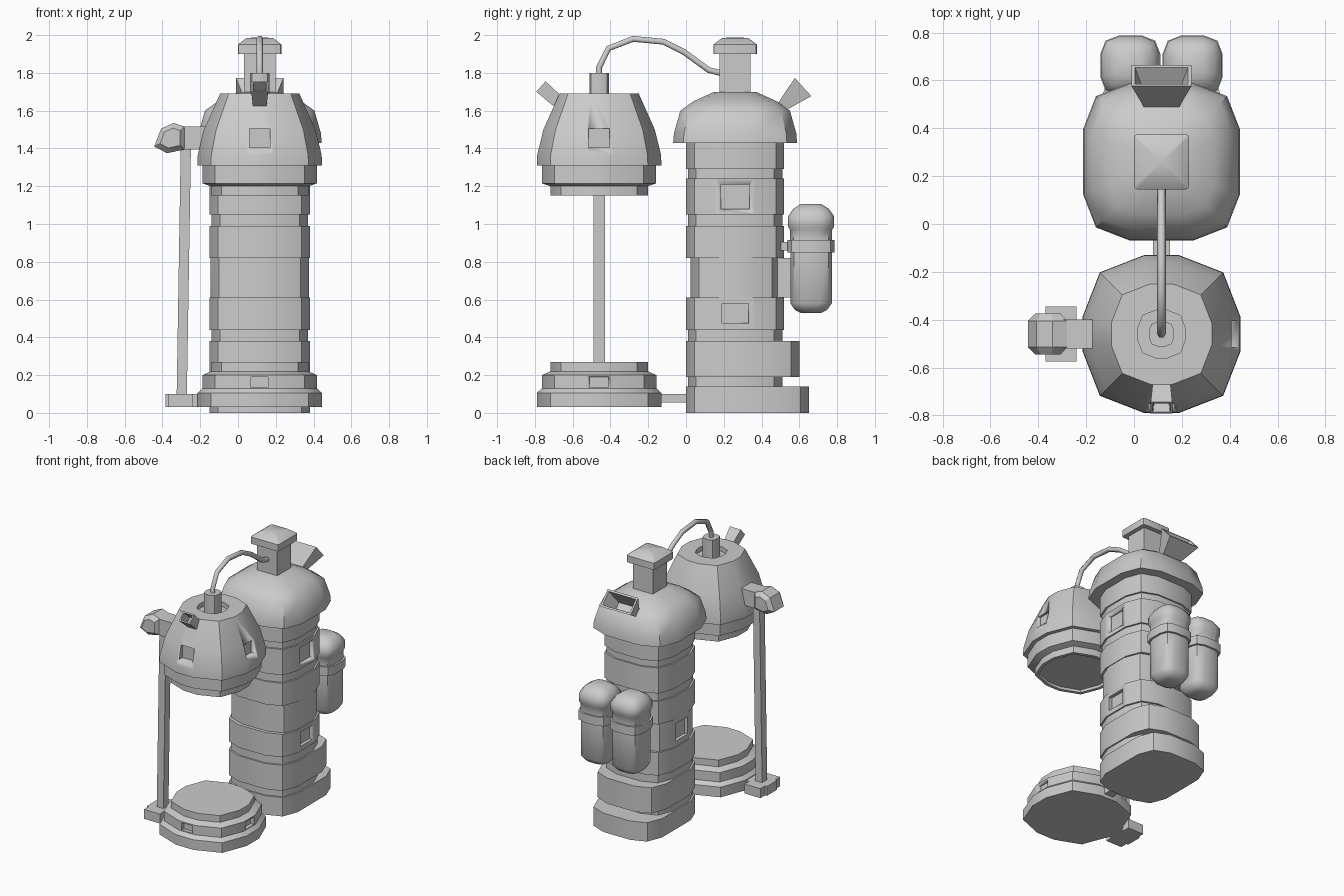
import bpy, bmesh, math
from mathutils import Vector

if "Cube" in bpy.data.objects:
    bpy.data.objects.remove(bpy.data.objects["Cube"])

CX, TY, LY = 0.115, 0.26, -0.46   # shared x axis, tower y, lamp y


def ring(cx, cy, hx, hy, b, z):
    """Square outline with two-step corners (12 points)."""
    m = 0.28 * b
    q = [(hx, hy - b), (hx - m, hy - m), (hx - b, hy)]
    pts = q + [(-x, y) for x, y in reversed(q)]
    pts += [(-x, -y) for x, y in pts]
    return [Vector((cx + x, cy + y, z)) for x, y in pts]


def finish(name, bm, angle=32):
    bmesh.ops.recalc_face_normals(bm, faces=bm.faces)
    me = bpy.data.meshes.new(name)
    bm.to_mesh(me)
    bm.free()
    ob = bpy.data.objects.new(name, me)
    bpy.context.collection.objects.link(ob)
    bpy.ops.object.select_all(action='DESELECT')
    ob.select_set(True)
    bpy.context.view_layer.objects.active = ob
    bpy.ops.object.shade_smooth_by_angle(angle=math.radians(angle))
    return ob


def loft(name, rings, angle=32):
    bm = bmesh.new()
    loops = [[bm.verts.new(p) for p in r] for r in rings]
    n = len(loops[0])
    for a, b in zip(loops, loops[1:]):
        for i in range(n):
            j = (i + 1) % n
            bm.faces.new((a[i], a[j], b[j], b[i]))
    bm.faces.new(loops[0])
    bm.faces.new(loops[-1])
    return finish(name, bm, angle)


def round_stack(name, cx, cy, rows, k, angle=32):
    """Rows of (z, half width); k is the corner size over half width."""
    return loft(name, [ring(cx, cy, h, h, h * k, z) for z, h in rows], angle)


def box(name, x0, x1, y0, y1, z0, z1):
    return loft(name, [[Vector((x, y, z)) for x, y in
                        ((x0, y0), (x1, y0), (x1, y1), (x0, y1))] for z in (z0, z1)])


def cut(ob, *boxes):
    """Sink square windows into a part."""
    for b in boxes:
        c = box("window_cutter", *b)
        c.hide_render = True
        m = ob.modifiers.new("window", 'BOOLEAN')
        m.object, m.operation, m.solver = c, 'DIFFERENCE', 'EXACT'
        bpy.context.view_layer.objects.active = ob
        bpy.ops.object.modifier_apply(modifier=m.name)
        bpy.data.objects.remove(c)


def funnel(name, base, mouth, s0, s1, wall=0.014, depth=0.7):
    """Hollow rectangular horn in the yz plane; sizes are (half x, half height)."""
    base, mouth = Vector(base), Vector(mouth)
    up = (mouth - base).normalized().cross(Vector((1, 0, 0)))

    def rect(t, w):
        c = base.lerp(mouth, t)
        hx, hu = (s0[i] + (s1[i] - s0[i]) * t - w for i in (0, 1))
        return [c + Vector((sx * hx, 0, 0)) + up * (su * hu)
                for sx, su in ((1, 1), (-1, 1), (-1, -1), (1, -1))]
    return loft(name, [rect(0, 0), rect(1, 0), rect(1, wall), rect(1 - depth, wall)])


# Tower: stacked bands (z0, z1, half x, y front, y back)
bands = [(0, .14, .265, 0, .65), (.14, .19, .255, .01, .51), (.19, .38, .265, 0, .6),
         (.38, .44, .255, .01, .51), (.44, .61, .265, 0, .52), (.61, .82, .26, .025, .50),
         (.82, .99, .265, 0, .52), (.99, 1.05, .255, .01, .51), (1.05, 1.24, .265, 0, .52),
         (1.24, 1.29, .255, .01, .51), (1.29, 1.45, .265, 0, .52)]
tower = loft("tower_body", [ring(CX, (a + b) / 2, h, (b - a) / 2, .156, z)
                            for z0, z1, h, a, b in bands for z in (z0, z1)])
cut(tower, (.355, .5, .185, .335, 1.08, 1.21), (.355, .5, .19, .33, .475, .58),
    (-.3, -.12, .19, .33, .65, .78))

# Tower roof, chimney and chimney lid
round_stack("tower_roof", CX, TY, [(1.43, .328), (1.48, .324), (1.6, .29),
                                   (1.65, .22), (1.7, .11)], .587, 40)
box("chimney", .033, .198, .178, .342, 1.66, 1.92)
round_stack("chimney_lid", CX, TY, [(1.9, .115), (1.95, .115), (1.985, .07), (1.988, .004)], .12)
funnel("roof_horn", (CX, .50, 1.615), (CX, .62, 1.725), (.07, .026), (.125, .065))

# Twin tanks on the back with straps and bracket
for side, x in (("left", -.015), ("right", .245)):
    round_stack("tank_" + side, x, .662,
                [(.53, .055), (.545, .085), (.58, .11), (.85, .11), (.85, .125), (.915, .125),
                 (.915, .112), (.97, .112), (.985, .122), (1.04, .122), (1.08, .095),
                 (1.105, .055)], .6, 45)
box("tank_strap", -.04, .27, .49, .64, .86, .905)
box("tank_bracket", -.03, .26, .48, .59, .61, .82)

# Hanging chamber with recessed top and underside
K = .78
chamber = round_stack("chamber", CX, LY, [
    (1.17, .235), (1.15, .235), (1.15, .258), (1.2, .258), (1.215, .302), (1.31, .302),
    (1.31, .33), (1.365, .328), (1.5, .295), (1.69, .21), (1.69, .1), (1.655, .1)], K, 32)
cut(chamber, (.06, .17, -.95, LY - .275, 1.405, 1.505), (CX + .275, .6, -.515, -.405, 1.405, 1.505))
round_stack("chamber_stem", CX, LY, [(1.65, .052), (1.8, .052)], .7)
funnel("chamber_horn", (CX, -.68, 1.65), (CX, -.768, 1.728), (.036, .034), (.045, .037), .01)

# Base pad below the chamber
pad = round_stack("base_pad", CX, LY, [
    (.03, .33), (.105, .33), (.13, .303), (.2, .303), (.22, .258), (.27, .258)], K)
cut(pad, (.07, .16, -.95, LY - .275, .135, .19), (CX + .275, .6, -.51, -.41, .135, .19))
box("base_link", .08, .15, -.18, .05, .055, .1)

# Side pole with foot and clamp
box("pole_foot", -.37, -.24, -.575, -.345, .03, .1)
box("foot_link", -.385, -.15, -.52, -.4, .03, .1)
loft("pole", [[Vector((x + sx * .027, LY + sy * .03, z)) for sx, sy in
               ((1, 1), (-1, 1), (-1, -1), (1, -1))] for x, z in ((-.298, .08), (-.276, 1.42))])
box("clamp_arm", -.32, -.14, -.52, -.4, 1.395, 1.515)
prof = [(-.444, 1.41), (-.407, 1.505), (-.34, 1.535), (-.28, 1.515), (-.28, 1.395), (-.376, 1.375)]
loft("clamp_head", [[Vector((-.355 + (x + .355) * s, LY + y, 1.455 + (z - 1.455) * s))
                     for x, z in prof]
                    for y, s in ((-.085, .65), (-.055, 1), (.055, 1), (.085, .65))])

# Cable from chamber stem to chimney
cu = bpy.data.curves.new("cable", 'CURVE')
cu.dimensions = '3D'
cu.bevel_depth, cu.bevel_resolution, cu.use_fill_caps = .018, 1, True
path = [(LY, 1.77), (-.46, 1.83), (-.41, 1.93), (-.28, 1.98), (-.12, 1.965),
        (-.01, 1.91), (.12, 1.815), (.2, 1.795)]
sp = cu.splines.new('POLY')
sp.points.add(len(path) - 1)
for p, (y, z) in zip(sp.points, path):
    p.co = (CX, y, z, 1)
bpy.context.collection.objects.link(bpy.data.objects.new("cable", cu))
